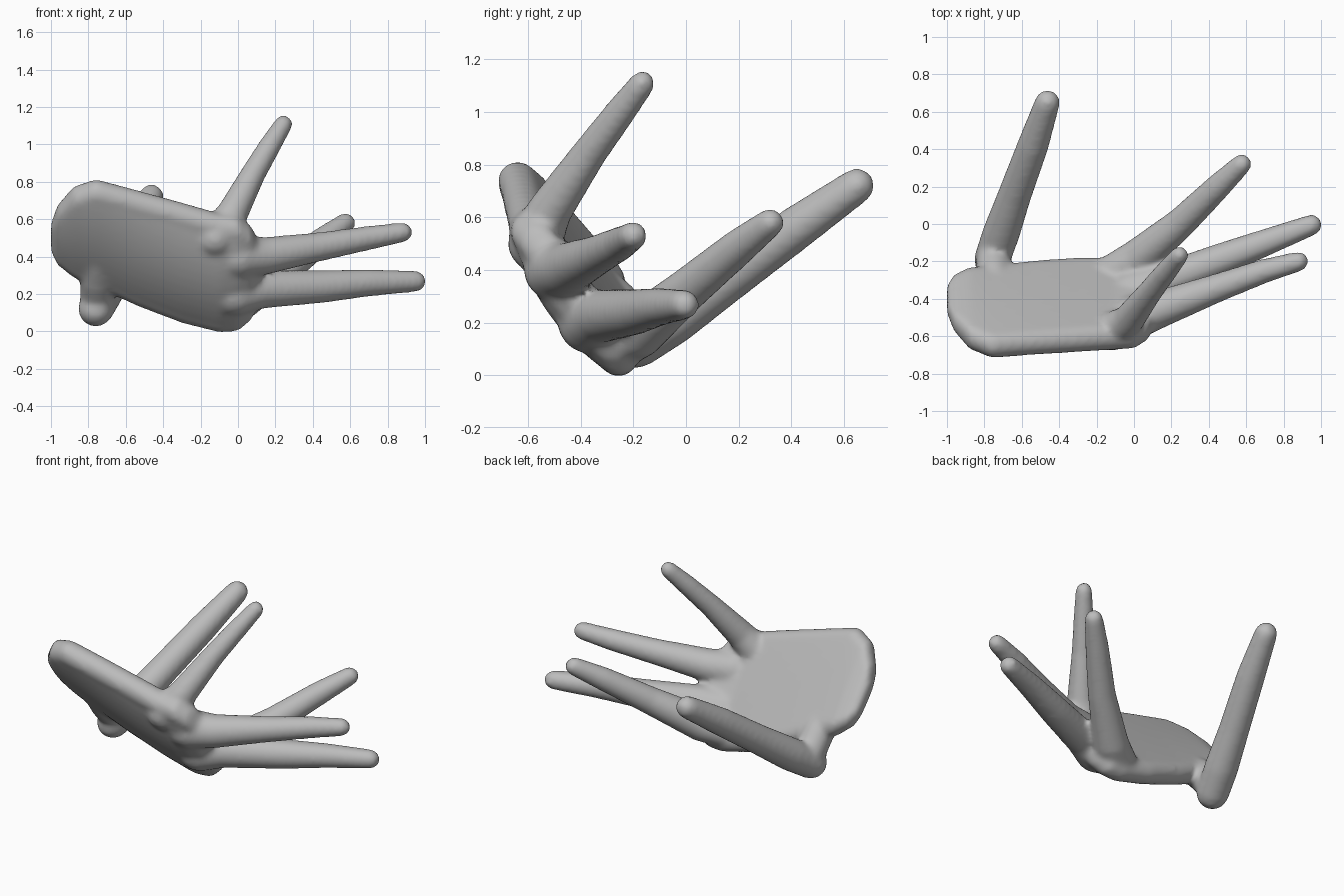
import bpy, bmesh, math
from mathutils import Vector

cube = bpy.data.objects.get("Cube")
if cube:
    bpy.data.objects.remove(cube, do_unlink=True)

skin = bpy.data.materials.new("plain grey")
skin.use_nodes = True
grey = (0.5, 0.5, 0.5, 1)
skin.diffuse_color = grey
skin.node_tree.nodes["Principled BSDF"].inputs["Base Color"].default_value = grey

bm = bmesh.new()
N = 24


def loft(rings):
    """Closed tube through rings with equal point counts."""
    vs = [[bm.verts.new(p) for p in r] for r in rings]
    n = len(vs[0])
    for a, b in zip(vs, vs[1:]):
        for i in range(n):
            j = (i + 1) % n
            bm.faces.new((a[i], a[j], b[j], b[i]))
    bm.faces.new(vs[0][::-1])
    bm.faces.new(vs[-1])


def finger(points):
    """Round tapering limb with domed ends from (x, y, z, radius) points."""
    p = [(Vector(q[:3]), q[3]) for q in points]
    first, last = (p[0][0] - p[1][0]).normalized(), (p[-1][0] - p[-2][0]).normalized()
    dome = [(0.5, 0.87), (0.85, 0.53), (0.99, 0.14)]
    start = [(p[0][0] + first * p[0][1] * a, p[0][1] * b) for a, b in reversed(dome)]
    end = [(p[-1][0] + last * p[-1][1] * a, p[-1][1] * b) for a, b in dome]
    path = start + p + end
    side = Vector((0, 1, 0)).cross(last).normalized()
    rings = []
    for i, (c, r) in enumerate(path):
        t = (path[min(i + 1, len(path) - 1)][0] - path[max(i - 1, 0)][0]).normalized()
        u = (side - t * side.dot(t)).normalized()
        v = t.cross(u)
        rings.append([c + r * (u * math.cos(k * math.tau / N) + v * math.sin(k * math.tau / N))
                      for k in range(N)])
    loft(rings)


# Palm: flattened sections across x, in a plane leaning back towards its lower edge
# (x, top edge, its depth, bottom edge, its depth, half thickness, bow of the back)
down, out = Vector((0, 0.618, -0.787)), Vector((0, 0.787, 0.618))
sections = [
    (-1.0, -0.71, -0.01, -0.58, 0.0, 0.03, 0.0),
    (-0.965, -0.80, -0.02, -0.53, -0.005, 0.06, 0.01),
    (-0.88, -0.92, -0.035, -0.47, -0.015, 0.073, 0.02),
    (-0.76, -0.98, -0.048, -0.43, -0.04, 0.074, 0.03),
    (-0.55, -0.925, -0.07, -0.335, -0.08, 0.074, 0.04),
    (-0.30, -0.86, -0.10, -0.25, -0.125, 0.075, 0.05),
    (-0.10, -0.805, -0.125, -0.213, -0.158, 0.076, 0.05),
    (0.0, -0.79, -0.13, -0.22, -0.155, 0.076, 0.04),
    (0.07, -0.73, -0.13, -0.28, -0.145, 0.07, 0.025),
    (0.12, -0.64, -0.13, -0.36, -0.135, 0.045, 0.0)]
rings = []
for x, top, top_n, bottom, bottom_n, r, bow in sections:
    base = Vector((x, 0, 0))
    low, high = base + down * bottom + out * bottom_n, base + down * top + out * top_n
    ring = []
    for a, b, sign in ((low, high, 1), (high, low, -1)):
        # Rounded edge, then a flat front or a bowed back
        for k in range(13):
            t = math.pi * (k / 12 - 0.5)
            ring.append(a + sign * r * (down * math.cos(t) + out * math.sin(t)))
        for k in range(1, 10):
            f = k / 10
            swell = -4 * bow * f * (1 - f) if sign < 0 else 0
            ring.append(a.lerp(b, f) + out * (sign * r + swell))
    rings.append(ring)
loft(rings)

# Four fingers
finger([(-0.12, -0.575, 0.50, 0.105), (-0.03, -0.515, 0.63, 0.085), (0.08, -0.37, 0.84, 0.067),
        (0.175, -0.25, 1.0, 0.059), (0.243, -0.167, 1.108, 0.05)])
finger([(0.0, -0.50, 0.40, 0.12), (0.15, -0.45, 0.405, 0.10), (0.45, -0.34, 0.455, 0.077),
        (0.70, -0.25, 0.50, 0.065), (0.88, -0.20, 0.53, 0.054)])
finger([(-0.02, -0.37, 0.20, 0.12), (0.13, -0.32, 0.225, 0.102), (0.45, -0.195, 0.24, 0.088),
        (0.70, -0.10, 0.26, 0.073), (0.95, -0.005, 0.268, 0.057)])
finger([(-0.12, -0.265, 0.12, 0.10), (0.02, -0.185, 0.165, 0.105), (0.25, 0.005, 0.325, 0.083),
        (0.45, 0.20, 0.487, 0.07), (0.575, 0.32, 0.58, 0.055)])

# Thumb and the web that ties its root to the palm
finger([(-0.76, -0.19, 0.12, 0.096), (-0.71, -0.05, 0.215, 0.10), (-0.64, 0.15, 0.36, 0.09),
        (-0.54, 0.42, 0.56, 0.084), (-0.463, 0.65, 0.72, 0.068)])
finger([(-0.74, -0.42, 0.42, 0.07), (-0.75, -0.28, 0.28, 0.095), (-0.75, -0.17, 0.16, 0.095)])

bmesh.ops.recalc_face_normals(bm, faces=bm.faces)
mesh = bpy.data.meshes.new("hand")
bm.to_mesh(mesh)
bm.free()
mesh.materials.append(skin)
hand = bpy.data.objects.new("hand", mesh)
bpy.context.collection.objects.link(hand)

# Fuse the parts into one skin and soften the joints
fuse = hand.modifiers.new("fuse", 'REMESH')
fuse.mode = 'VOXEL'
fuse.voxel_size = 0.016
fuse.use_smooth_shade = True
soften = hand.modifiers.new("soften", 'SMOOTH')
soften.factor = 0.5
soften.iterations = 10
